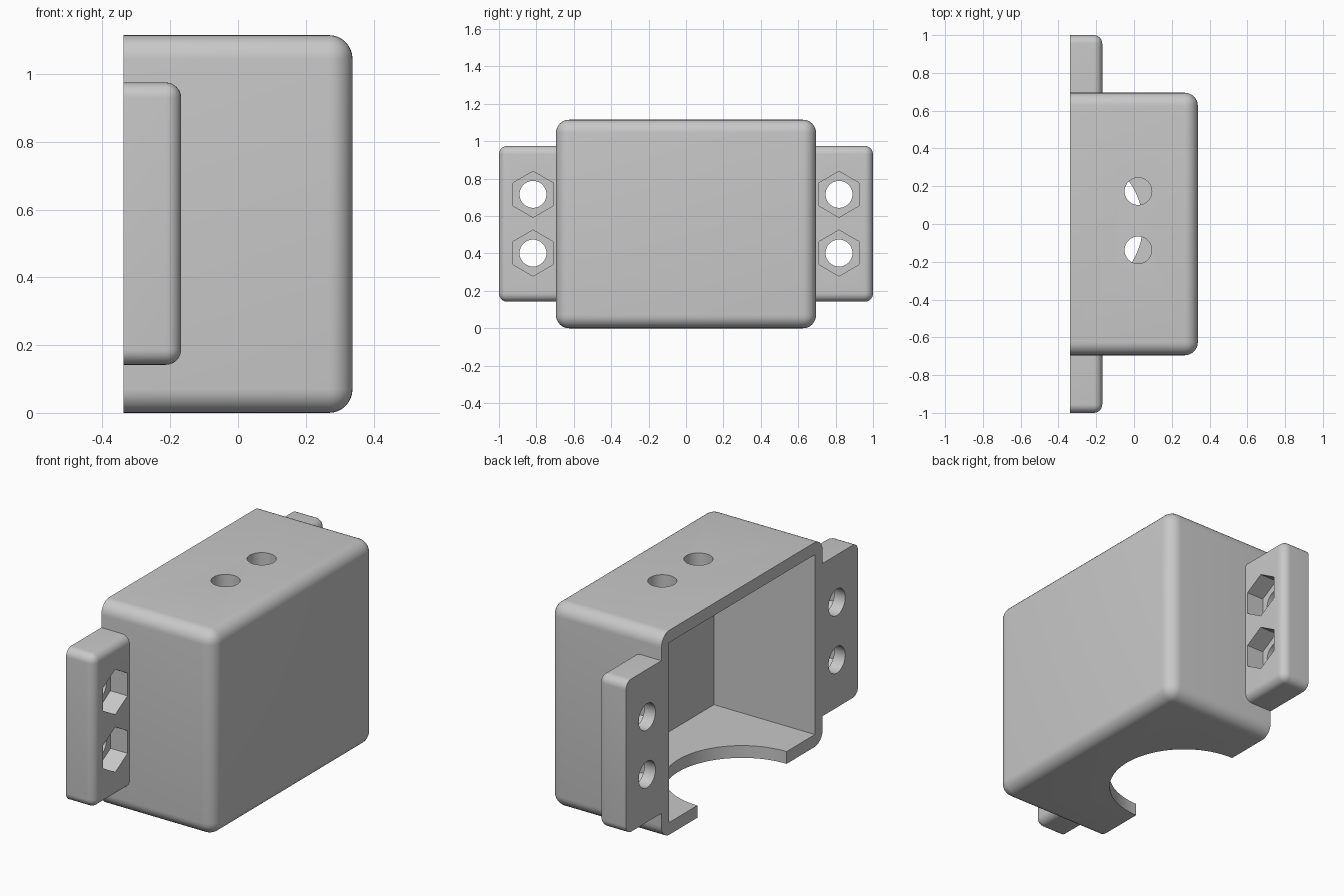
import bpy
import bmesh
from math import pi
from mathutils import Vector, Matrix

if "Cube" in bpy.data.objects:
    bpy.data.objects.remove(bpy.data.objects["Cube"], do_unlink=True)

BACK = -0.338      # open mounting plane
WALL = 0.067       # shell thickness
HOLE = 0.072       # screw hole radius

grey = bpy.data.materials.new("light grey plastic")
grey.use_nodes = True
colour = (0.58, 0.58, 0.58, 1)
grey.diffuse_color = colour
grey.node_tree.nodes["Principled BSDF"].inputs["Base Color"].default_value = colour


def finish(name, bm):
    mesh = bpy.data.meshes.new(name)
    bmesh.ops.recalc_face_normals(bm, faces=bm.faces[:])
    bm.to_mesh(mesh)
    bm.free()
    obj = bpy.data.objects.new(name, mesh)
    bpy.context.collection.objects.link(obj)
    mesh.materials.append(grey)
    return obj


def block(name, low, high, radius=0, flat=lambda co: False):
    """Box between two corners; edges touching no flat plane get rounded."""
    low, high = Vector(low), Vector(high)
    bm = bmesh.new()
    bmesh.ops.create_cube(bm, size=1)
    for v in bm.verts:
        v.co = (low + high) / 2 + v.co * (high - low)
    if radius:
        edges = [e for e in bm.edges
                 if not flat((e.verts[0].co + e.verts[1].co) / 2)]
        bmesh.ops.bevel(bm, geom=edges, offset=radius, segments=8,
                        profile=0.5, affect='EDGES', clamp_overlap=True)
    return finish(name, bm)


def rod(name, centre, radius, depth, sides=64, axis='Z'):
    bm = bmesh.new()
    bmesh.ops.create_cone(bm, cap_ends=True, segments=sides, radius1=radius,
                          radius2=radius, depth=depth)
    if axis == 'X':
        turn = Matrix.Rotation(pi / 2, 4, 'Y')
        if sides == 6:      # put a hexagon point upwards
            bmesh.ops.rotate(bm, verts=bm.verts[:], matrix=Matrix.Rotation(pi / 2, 3, 'Z'))
        bmesh.ops.transform(bm, matrix=turn, verts=bm.verts[:])
        if sides == 6:
            top = max(v.co.z for v in bm.verts)
            if top < radius * 0.95:
                bmesh.ops.rotate(bm, verts=bm.verts[:], matrix=Matrix.Rotation(pi / 6, 3, 'X'))
    bmesh.ops.translate(bm, verts=bm.verts[:], vec=centre)
    return finish(name, bm)


def carve(obj, cutters):
    """Subtract each cutter from the part, then discard it."""
    bpy.context.view_layer.objects.active = obj
    for cutter in cutters:
        cutter.hide_render = True
        mod = obj.modifiers.new("cut", 'BOOLEAN')
        mod.operation = 'DIFFERENCE'
        mod.solver = 'EXACT'
        mod.object = cutter
        bpy.ops.object.modifier_apply(modifier=mod.name)
        bpy.data.objects.remove(cutter, do_unlink=True)
    bpy.ops.object.select_all(action='DESELECT')
    obj.select_set(True)
    bpy.ops.object.shade_smooth_by_angle(angle=pi / 6)


# Housing: rounded box, hollow and open on one side
housing = block("housing", (BACK, -0.695, 0), (0.338, 0.695, 1.115), 0.07,
                lambda co: co.x < BACK + 0.001)
cuts = [block("cavity", (BACK - 0.2, -0.695 + WALL, WALL),
              (0.338 - WALL, 0.695 - WALL, 1.115 - WALL)),
        # Half-round notch in the floor
        rod("floor_notch", (BACK, 0, 0), 0.385, 0.4, 96)]
# Pair of holes through the roof
for y in (0.173, -0.138):
    cuts.append(rod("roof_hole", (0.022, y, 1.1), HOLE, 0.4))
carve(housing, cuts)

# Mounting ears with screw holes and hexagonal nut pockets
for side, name in ((1, "back_mounting_ear"), (-1, "front_mounting_ear")):
    inner, outer = 0.695 * side, side
    ear = block(name, (BACK, min(inner, outer), 0.142),
                (-0.168, max(inner, outer), 0.975), 0.045,
                lambda co: co.x < BACK + 0.001 or abs(co.y) < 0.7)
    cuts = []
    for z in (0.402, 0.716):
        cuts.append(rod("screw_hole", (BACK, 0.818 * side, z), HOLE, 0.6, axis='X'))
        cuts.append(rod("nut_pocket", (BACK + WALL + 0.2, 0.818 * side, z),
                        0.123, 0.4, 6, 'X'))
    carve(ear, cuts)
